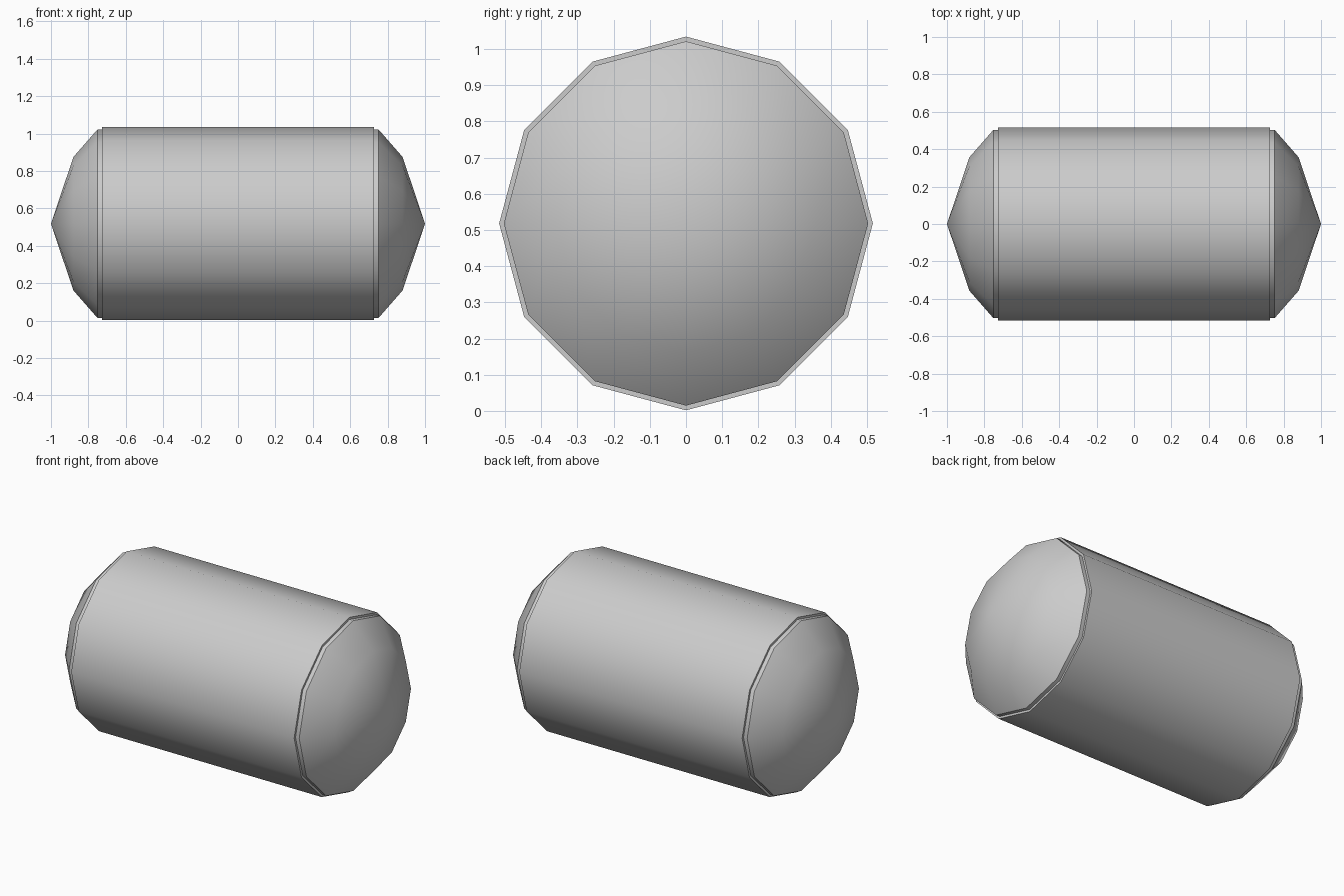
import bpy, bmesh, math

if "Cube" in bpy.data.objects:
    bpy.data.objects.remove(bpy.data.objects["Cube"])

SIDES = 12
CENTRE_Z = 0.518


def lathe_x(name, profile, smooth_angle):
    """Revolve (x, radius) points round the x axis; zero radius makes a tip."""
    bm = bmesh.new()
    rings = []
    for x, r in profile:
        if r == 0:
            rings.append([bm.verts.new((x, 0, CENTRE_Z))] * SIDES)
        else:
            rings.append([bm.verts.new((x, r * math.sin(a), CENTRE_Z + r * math.cos(a)))
                          for a in (2 * math.pi * i / SIDES for i in range(SIDES))])
    for a, b in zip(rings, rings[1:]):
        for i in range(SIDES):
            j = (i + 1) % SIDES
            bm.faces.new(dict.fromkeys((a[i], a[j], b[j], b[i])))
    bmesh.ops.recalc_face_normals(bm, faces=bm.faces[:])
    mesh = bpy.data.meshes.new(name)
    bm.to_mesh(mesh)
    bm.free()
    obj = bpy.data.objects.new(name, mesh)
    bpy.context.collection.objects.link(obj)
    bpy.ops.object.select_all(action='DESELECT')
    obj.select_set(True)
    bpy.context.view_layer.objects.active = obj
    bpy.ops.object.shade_smooth_by_angle(angle=math.radians(smooth_angle))
    return obj


# Inner tank with shallow domed ends
half = [(1.0, 0), (0.88, 0.357), (0.752, 0.503)]
lathe_x("inner_tank", [(-x, r) for x, r in half] + half[::-1], 40)

# Outer sleeve, slightly wider, with flat annular end faces
lathe_x("outer_sleeve", [(-0.728, 0.503), (-0.728, 0.516),
                         (0.728, 0.516), (0.728, 0.503)], 40)
